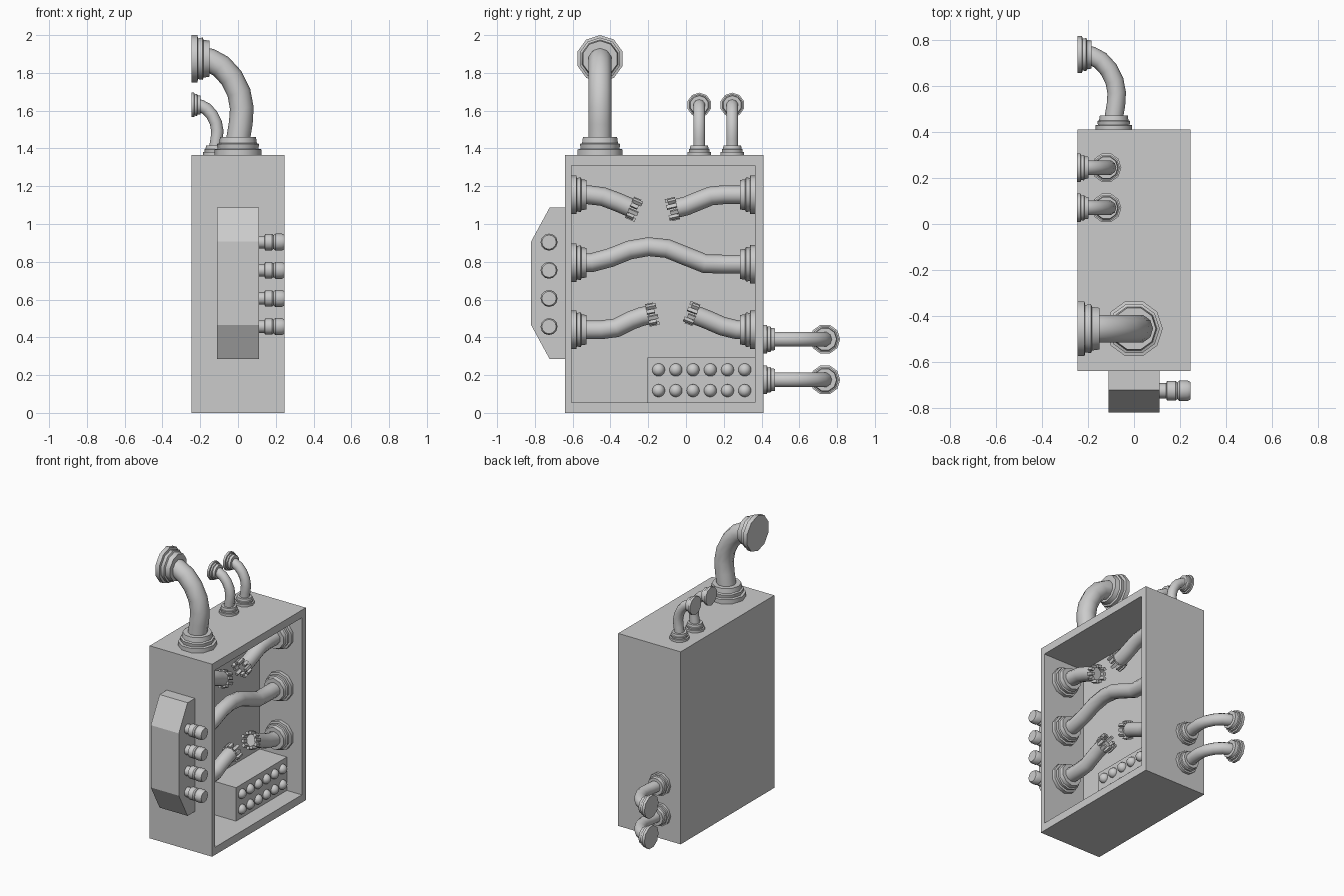
import bpy, bmesh, math
from mathutils import Vector as V, Matrix

if "Cube" in bpy.data.objects:
    bpy.data.objects.remove(bpy.data.objects["Cube"])

X, Y, Z = V((1, 0, 0)), V((0, 1, 0)), V((0, 0, 1))


def finish(name, bm, smooth=True):
    bmesh.ops.recalc_face_normals(bm, faces=bm.faces)
    me = bpy.data.meshes.new(name)
    bm.to_mesh(me)
    bm.free()
    ob = bpy.data.objects.new(name, me)
    bpy.context.collection.objects.link(ob)
    if smooth:
        bpy.ops.object.select_all(action='DESELECT')
        ob.select_set(True)
        bpy.context.view_layer.objects.active = ob
        bpy.ops.object.shade_smooth_by_angle(angle=math.radians(40))
    return ob


def rings(bm, centres, tangents, radii, side, n=10):
    """Skin circular sections along a planar path and cap both ends."""
    loops = []
    for c, t, r in zip(centres, tangents, radii):
        u = side.cross(t).normalized()
        loops.append([bm.verts.new(c + r * (math.cos(a) * u + math.sin(a) * side))
                      for a in (2 * math.pi * k / n for k in range(n))])
    for a, b in zip(loops, loops[1:]):
        for k in range(n):
            bm.faces.new((a[k], a[(k + 1) % n], b[(k + 1) % n], b[k]))
    bm.faces.new(loops[0])
    bm.faces.new(loops[-1])


def tangents(pts):
    return [(pts[min(i + 1, len(pts) - 1)] - pts[max(i - 1, 0)]).normalized()
            for i in range(len(pts))]


def lathe(bm, origin, axis, side, profile, s=1.0, n=10):
    rings(bm, [origin + axis * h * s for r, h in profile], [axis] * len(profile),
          [r * s for r, h in profile], side, n)


def block(bm, lo, hi):
    lo, hi = V(lo), V(hi)
    m = Matrix.Translation((lo + hi) / 2) @ Matrix.Diagonal((*(hi - lo), 1))
    return bmesh.ops.create_cube(bm, size=1, matrix=m)


FLANGE = [(.125, 0), (.125, .03), (.108, .033), (.112, .058), (.1, .063), (.095, .095)]
ELBOW = [(0, 0), (0, .08), (.015, .17), (.02, .25), (.005, .33), (-.035, .41),
         (-.09, .47), (-.15, .502), (-.19, .51), (-.245, .51)]

# Open case with recessed interior
bm = bmesh.new()
block(bm, (-.245, -.64, 0), (.245, .41, 1.365))
bm.faces.ensure_lookup_table()
bm.normal_update()
door = max(bm.faces, key=lambda f: f.normal.x)
bmesh.ops.inset_individual(bm, faces=[door], thickness=.045)
for v in door.verts:
    v.co.y = -.605 if v.co.y < 0 else .365
    v.co.z = .055 if v.co.z < .6 else 1.31
floor = bmesh.ops.extrude_discrete_faces(bm, faces=[door])['faces'][0]
for v in floor.verts:
    v.co.x = -.085
finish("case", bm, False)


# Elbow pipes leaving the case, each ending flush with the back plane
def elbow(name, origin, axis, s):
    side = axis.cross(X)
    pts = [origin + s * (X * a + axis * h) for a, h in ELBOW]
    bm = bmesh.new()
    rings(bm, pts, tangents(pts), [.063 * s] * len(pts), side)
    lathe(bm, pts[0], axis, side, FLANGE, s)
    lathe(bm, pts[-1], X, side, FLANGE, s)
    finish(name, bm)


elbow("large_top_pipe", V((0, -.455, 1.365)), Z, 1)
for i, y in enumerate((.07, .245)):
    elbow(f"small_top_pipe_{i}", V((-.12, y, 1.365)), Z, .52)
for i, z in enumerate((.175, .39)):
    elbow(f"back_pipe_{i}", V((-.088, .41, z)), Y, .64)


# Inner pipes, whole or broken with a jagged crown
def inner_pipe(name, path, broken):
    pts = [V((.08, y, z)) for y, z in path]
    tan = tangents(pts)
    bm = bmesh.new()
    rings(bm, pts, tan, [.05] * len(pts), X)
    start = (pts[1] - pts[0]).normalized()
    lathe(bm, pts[0], start, X, FLANGE, .82)
    if broken:
        t = tan[-1]
        u = X.cross(t).normalized()
        for k in range(10):
            a = 2 * math.pi * k / 10
            out = math.cos(a) * u + math.sin(a) * X
            rot = Matrix((out, t.cross(out), t)).transposed().to_4x4()
            length = .055 if k % 2 else .042
            m = (Matrix.Translation(pts[-1] + out * .051 + t * (length / 2 - .01)) @ rot
                 @ Matrix.Diagonal((.02, .02, length, 1)))
            bmesh.ops.create_cube(bm, size=1, matrix=m)
    else:
        lathe(bm, pts[-1], -Y, X, FLANGE, .82)
    finish(name, bm)


inner_pipe("middle_pipe", [(-.605, .795), (-.5, .795), (-.4, .822), (-.3, .862), (-.2, .88),
                           (-.1, .87), (0, .83), (.1, .79), (.2, .787), (.365, .787)], False)
inner_pipe("broken_pipe_upper_front", [(-.605, 1.155), (-.52, 1.155), (-.44, 1.145),
                                       (-.36, 1.115), (-.29, 1.085)], True)
inner_pipe("broken_pipe_upper_back", [(.365, 1.155), (.2, 1.155), (.13, 1.148), (.06, 1.12),
                                      (0, 1.095), (-.055, 1.082)], True)
inner_pipe("broken_pipe_lower_front", [(-.605, .44), (-.45, .44), (-.37, .45), (-.29, .49),
                                       (-.235, .51), (-.195, .518)], True)
inner_pipe("broken_pipe_lower_back", [(.365, .44), (.27, .44), (.19, .46), (.11, .495),
                                      (.045, .52)], True)

# Terminal box with rows of round lamps
bm = bmesh.new()
block(bm, (-.085, -.205, .055), (.128, .365, .292))
finish("terminal_box", bm, False)
bm = bmesh.new()
for z in (.118, .228):
    for k in range(6):
        m = Matrix.Translation((.128, -.145 + .0912 * k, z))
        bmesh.ops.create_uvsphere(bm, u_segments=12, v_segments=8, radius=.034, matrix=m)
finish("terminal_lamps", bm)

# Chamfered front housing
bm = bmesh.new()
outline = [(-.64, .285), (-.64, 1.087), (-.722, 1.087), (-.82, .907), (-.82, .465), (-.722, .285)]
face = bm.faces.new([bm.verts.new((-.11, y, z)) for y, z in outline])
new = bmesh.ops.extrude_face_region(bm, geom=[face])['geom']
bmesh.ops.translate(bm, vec=(.22, 0, 0), verts=[g for g in new if isinstance(g, bmesh.types.BMVert)])
finish("front_housing", bm, False)

# Knobs on the housing side
KNOB = [(.033, 0), (.033, .03), (.043, .033), (.043, .07), (.036, .078), (.045, .088),
        (.045, .122), (.038, .135)]
for i in range(4):
    bm = bmesh.new()
    lathe(bm, V((.11, -.725, .457 + .149 * i)), X, Z, KNOB, 1, 12)
    finish(f"knob_{i}", bm)
